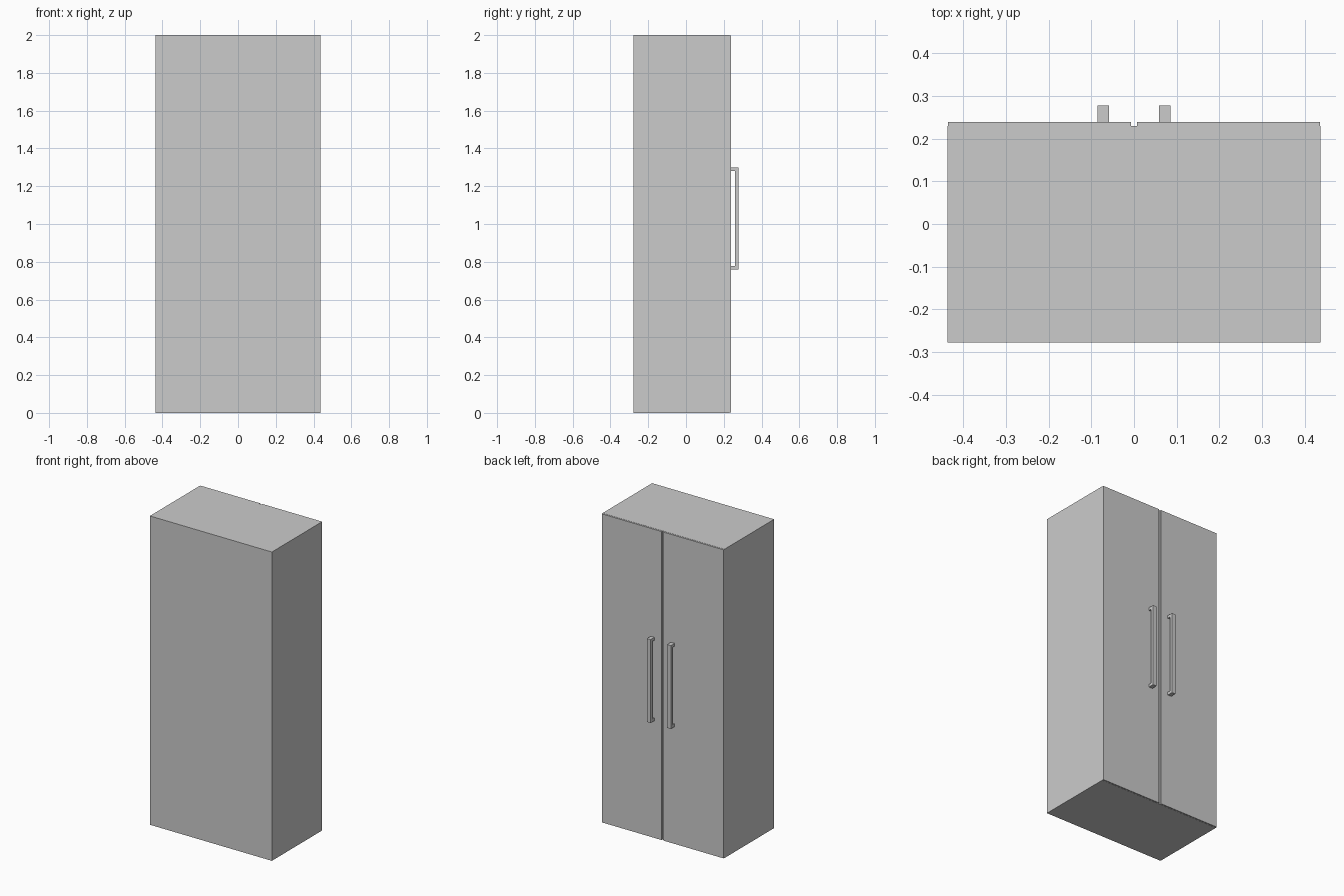
import bpy, bmesh
from mathutils import Vector

if "Cube" in bpy.data.objects:
    bpy.data.objects.remove(bpy.data.objects["Cube"])


def box(name, lo, hi):
    """Axis-aligned box from its two opposite corners."""
    lo, hi = Vector(lo), Vector(hi)
    bm = bmesh.new()
    bmesh.ops.create_cube(bm, size=1)
    bmesh.ops.scale(bm, vec=hi - lo, verts=bm.verts)
    bmesh.ops.translate(bm, vec=(lo + hi) / 2, verts=bm.verts)
    return finish(name, bm)


def finish(name, bm):
    bmesh.ops.recalc_face_normals(bm, faces=bm.faces)
    mesh = bpy.data.meshes.new(name)
    bm.to_mesh(mesh)
    bm.free()
    obj = bpy.data.objects.new(name, mesh)
    bpy.context.collection.objects.link(obj)
    return obj


def handle(name, x0, x1):
    """C-shaped pull: side profile extruded across its width."""
    y0, y1, z0, z1, t = DOOR_Y, BACK_Y, 0.76, 1.30, 0.0185
    profile = [(y0, z0), (y1, z0), (y1, z1), (y0, z1),
               (y0, z1 - t), (y1 - t, z1 - t), (y1 - t, z0 + t), (y0, z0 + t)]
    bm = bmesh.new()
    face = bm.faces.new([bm.verts.new((x0, y, z)) for y, z in profile])
    ext = bmesh.ops.extrude_face_region(bm, geom=[face], use_keep_orig=True)
    verts = [g for g in ext["geom"] if isinstance(g, bmesh.types.BMVert)]
    bmesh.ops.translate(bm, vec=(x1 - x0, 0, 0), verts=verts)
    return finish(name, bm)


HALF_W, BACK_Y, CASE_Y, DOOR_Y = 0.437, 0.2777, 0.23, 0.239

# Cabinet body
box("cabinet_body", (-HALF_W, -BACK_Y, 0), (HALF_W, CASE_Y, 2))

# Pair of doors with a centre gap, and their pull handles
for side, s in (("left", -1), ("right", 1)):
    xs = sorted((s * 0.007, s * (HALF_W - 0.001)))
    box(side + "_door", (xs[0], CASE_Y, 0.001), (xs[1], DOOR_Y, 1.999))
    hx = sorted((s * 0.059, s * 0.086))
    handle(side + "_handle", hx[0], hx[1])
